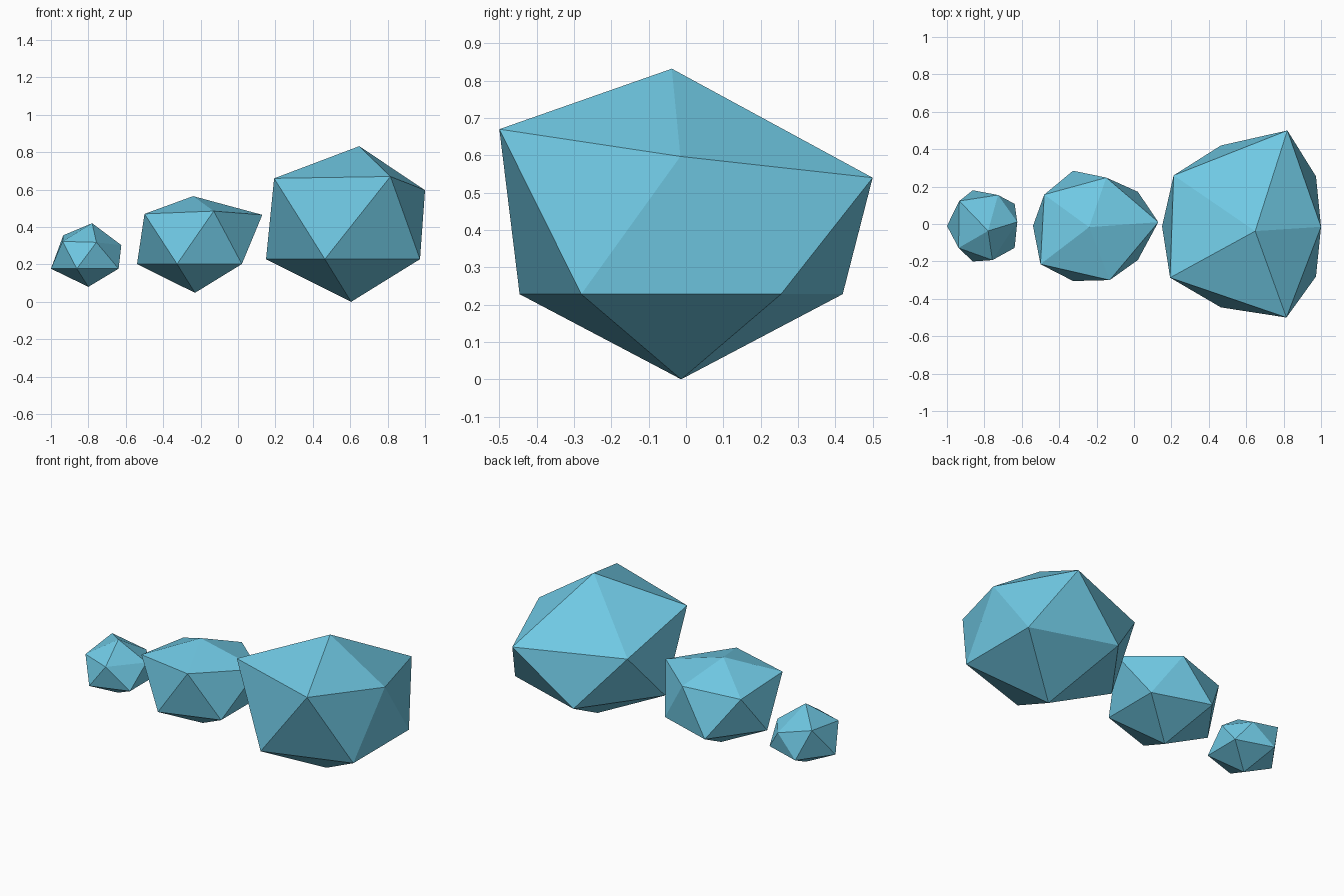
import bpy
import bmesh
from math import cos, sin, radians

default_cube = bpy.data.objects.get("Cube")
if default_cube:
    bpy.data.objects.remove(default_cube, do_unlink=True)


def make_material(name, colour):
    material = bpy.data.materials.new(name)
    material.use_nodes = True
    material.diffuse_color = colour
    material.node_tree.nodes["Principled BSDF"].inputs["Base Color"].default_value = colour
    return material


def make_rock(name, base, radius, belt_height, shoulders, peak, material):
    """Twenty-sided rock: regular pentagon belt below, uneven shoulders and peak above."""
    bm = bmesh.new()
    bottom = bm.verts.new(base)
    belt = []
    for i in range(5):
        angle = radians(180 + 72 * i)
        belt.append(bm.verts.new((base[0] + radius * cos(angle),
                                  base[1] + radius * sin(angle), belt_height)))
    upper = [bm.verts.new(point) for point in shoulders]
    top = bm.verts.new(peak)

    # Bottom fan, zigzag band and top fan
    for i in range(5):
        j = (i + 1) % 5
        bm.faces.new((bottom, belt[j], belt[i]))
        bm.faces.new((belt[i], belt[j], upper[i]))
        bm.faces.new((upper[i], belt[j], upper[j]))
        bm.faces.new((upper[i], upper[j], top))
    bmesh.ops.recalc_face_normals(bm, faces=bm.faces[:])

    mesh = bpy.data.meshes.new(name)
    bm.to_mesh(mesh)
    bm.free()
    mesh.materials.append(material)
    rock = bpy.data.objects.new(name, mesh)
    bpy.context.collection.objects.link(rock)
    return rock


ice_blue = make_material("ice_blue", (0.16, 0.58, 0.77, 1.0))

# Shoulders run front left, front, right, back right, back left as seen from the front
make_rock("large_rock", base=(0.605, -0.013, 0), radius=0.455, belt_height=0.228,
          shoulders=[(0.193, -0.287, 0.66), (0.815, -0.5, 0.67), (1, -0.015, 0.597),
                     (0.82, 0.5, 0.54), (0.212, 0.26, 0.537)],
          peak=(0.648, -0.038, 0.832), material=ice_blue)

make_rock("medium_rock", base=(-0.23, -0.01, 0.048), radius=0.31, belt_height=0.202,
          shoulders=[(-0.5, -0.215, 0.47), (-0.13, -0.3, 0.485), (0.13, 0.01, 0.465),
                     (-0.148, 0.248, 0.464), (-0.48, 0.157, 0.437)],
          peak=(-0.24, -0.017, 0.565), material=ice_blue)

make_rock("small_rock", base=(-0.8, -0.01, 0.08), radius=0.2, belt_height=0.177,
          shoulders=[(-0.938, -0.128, 0.323), (-0.757, -0.193, 0.318), (-0.624, 0.011, 0.303),
                     (-0.727, 0.155, 0.3), (-0.934, 0.123, 0.356)],
          peak=(-0.78, -0.037, 0.42), material=ice_blue)
